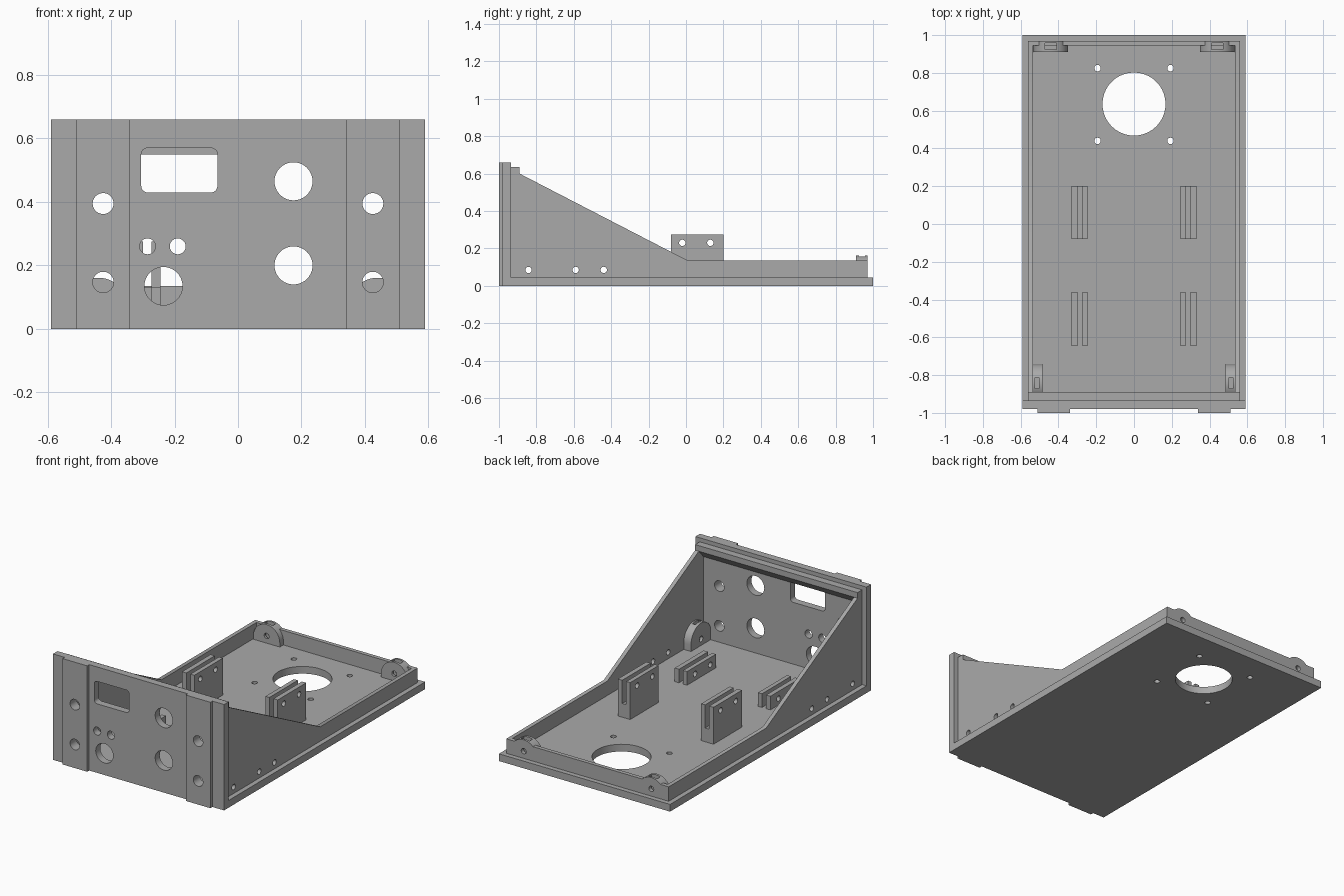
import bpy, bmesh
from math import cos, sin, pi, radians

if "Cube" in bpy.data.objects:
    bpy.data.objects.remove(bpy.data.objects["Cube"])

grey = bpy.data.materials.new("plain grey")
grey.use_nodes = True
COLOUR = (0.4, 0.4, 0.4, 1)
grey.diffuse_color = COLOUR
grey.node_tree.nodes["Principled BSDF"].inputs["Base Color"].default_value = COLOUR


def prism(name, axis, pts, a, b):
    """Extrude a 2D outline along an axis from a to b."""
    place = {"x": lambda p, t: (t, p[0], p[1]),
             "y": lambda p, t: (p[0], t, p[1]),
             "z": lambda p, t: (p[0], p[1], t)}[axis]
    bm = bmesh.new()
    low = [bm.verts.new(place(p, a)) for p in pts]
    high = [bm.verts.new(place(p, b)) for p in pts]
    bm.faces.new(low)
    bm.faces.new(high)
    n = len(pts)
    for i in range(n):
        j = (i + 1) % n
        bm.faces.new((low[i], low[j], high[j], high[i]))
    bmesh.ops.recalc_face_normals(bm, faces=bm.faces)
    mesh = bpy.data.meshes.new(name)
    bm.to_mesh(mesh)
    bm.free()
    mesh.materials.append(grey)
    ob = bpy.data.objects.new(name, mesh)
    bpy.context.collection.objects.link(ob)
    return ob


def rect(u0, u1, v0, v1):
    return [(u0, v0), (u1, v0), (u1, v1), (u0, v1)]


def box(name, x0, x1, y0, y1, z0, z1):
    return prism(name, "z", rect(x0, x1, y0, y1), z0, z1)


def circle(u, v, r, n=40):
    return [(u + r * cos(2 * pi * i / n), v + r * sin(2 * pi * i / n)) for i in range(n)]


def rounded(u0, u1, v0, v1, r, n=6):
    corners = [(u1 - r, v1 - r), (u0 + r, v1 - r), (u0 + r, v0 + r), (u1 - r, v0 + r)]
    return [(u + r * cos(pi / 2 * (k + i / n)), v + r * sin(pi / 2 * (k + i / n)))
            for k, (u, v) in enumerate(corners) for i in range(n + 1)]


def dome(u, v, r, base, n=24):
    """Half-round outline with straight sides down to the base."""
    return [(u + r, base)] + [(u + r * cos(pi * i / n), v + r * sin(pi * i / n))
                              for i in range(n + 1)] + [(u - r, base)]


def cut(ob, cutters):
    """Subtract every cutter, bake the result and remove the cutters."""
    for c in cutters:
        m = ob.modifiers.new("cut", "BOOLEAN")
        m.operation, m.solver, m.object = "DIFFERENCE", "EXACT", c
    deps = bpy.context.evaluated_depsgraph_get()
    baked = bpy.data.meshes.new_from_object(ob.evaluated_get(deps))
    ob.modifiers.clear()
    ob.data = baked
    for c in cutters:
        bpy.data.objects.remove(c)
    bpy.ops.object.select_all(action="DESELECT")
    ob.select_set(True)
    bpy.context.view_layer.objects.active = ob
    bpy.ops.object.shade_smooth_by_angle(angle=radians(30))


def drill(axis, holes, a, b):
    return [prism("cutter", axis, circle(u, v, r), a, b) for u, v, r in holes]


# Sizes shared by several parts
W, WALL_OUT, WALL_IN = 0.59, 0.56, 0.535
FLOOR, RIM, FRONT, BACK = 0.045, 0.135, -0.935, 0.97
PIN = 0.017
EAR_X, EAR_Y, EAR_Z = 0.44, -0.842, 0.085
SHORT_HOLES = [(-0.59, 0.085, PIN), (-0.44, 0.085, PIN)]
TALL_HOLES = [(-0.02, 0.23, PIN), (0.13, 0.23, PIN)]

# Floor plate with round opening and four screw holes
floor = box("floor_plate", -W, W, FRONT, 1, 0, FLOOR)
screws = [(sx * 0.193, y, PIN) for sx in (-1, 1) for y in (0.44, 0.825)]
cut(floor, drill("z", [(0, 0.635, 0.167)] + screws, -0.1, 0.2))

# Front panel: one outline with two raised strips on its face
half = [(W, FRONT), (W, -0.98), (0.51, -0.98), (0.51, -1), (0.34, -1), (0.34, -0.98)]
panel = prism("front_panel", "z", half + [(-x, y) for x, y in reversed(half)], 0, 0.66)
panel_holes = [(0.175, 0.465, 0.06), (0.175, 0.2, 0.06), (-0.235, 0.135, 0.06),
               (-0.285, 0.26, 0.025), (-0.19, 0.26, 0.025)]
panel_holes += [(sx * 0.425, z, 0.033) for sx in (-1, 1) for z in (0.147, 0.395)]
window = prism("cutter", "y", rounded(-0.305, -0.065, 0.43, 0.57, 0.02), -1.1, -0.8)
cut(panel, drill("y", panel_holes, -1.1, -0.8) + [window])

# Lip behind the top of the panel, with a sloped underside
prism("panel_lip", "x", [(FRONT, 0.635), (-0.89, 0.635), (-0.89, 0.6), (FRONT, 0.55)],
      -WALL_IN, WALL_IN)

# Back wall
back = box("back_wall", -WALL_OUT, WALL_OUT, 0.945, BACK, FLOOR, RIM)
cut(back, drill("y", [(sx * EAR_X, 0.09, PIN) for sx in (-1, 1)], 0.8, 1.1))

for s, side in ((1, "left"), (-1, "right")):
    # Sloping side wall
    outline = [(FRONT, FLOOR), (0.945, FLOOR), (0.945, RIM), (0.01, RIM),
               (-0.89, 0.6), (-0.89, 0.635), (FRONT, 0.635)]
    wall = prism(side + "_wall", "x", outline, s * WALL_IN, s * WALL_OUT)
    cut(wall, drill("x", SHORT_HOLES + [(EAR_Y, EAR_Z, PIN)], s * 0.45, s * 0.7))

    # Round ear on the back wall with a nut slot
    x = s * EAR_X
    ear = prism(side + "_back_ear", "y", dome(x, 0.07, 0.091, FLOOR), 0.91, BACK)
    cut(ear, drill("y", [(x, 0.09, PIN)], 0.8, 1.1)
        + [box("cutter", x - 0.03, x + 0.03, 0.925, 0.957, 0.06, 0.3)])

    # Round ear on the side wall with a nut slot
    ear = prism(side + "_front_ear", "x", dome(EAR_Y, EAR_Z, 0.1, FLOOR)[:-1]
                + [(EAR_Y - 0.093, FLOOR)], s * 0.485, s * WALL_IN)
    cut(ear, drill("x", [(EAR_Y, EAR_Z, PIN)], s * 0.4, s * 0.7)
        + [box("cutter", s * 0.503, s * 0.525, EAR_Y - 0.03, EAR_Y + 0.03, 0.055, 0.3)])

    # Tall slotted bracket
    profile = [(0.245, FLOOR), (0.33, FLOOR), (0.33, 0.275), (0.3, 0.275),
               (0.3, 0.13), (0.272, 0.13), (0.272, 0.275), (0.245, 0.275)]
    tall = prism(side + "_tall_bracket", "y", [(s * u, v) for u, v in profile], -0.08, 0.2)
    cut(tall, drill("x", TALL_HOLES, s * 0.2, s * 0.4))

    # Pair of low bracket plates
    for label, a, b in (("inner", 0.245, 0.272), ("outer", 0.3, 0.33)):
        plate = box(f"{side}_{label}_low_bracket", s * a, s * b, -0.645, -0.36, FLOOR, 0.13)
        bm = bmesh.new()
        bm.from_mesh(plate.data)
        bmesh.ops.recalc_face_normals(bm, faces=bm.faces)
        bm.to_mesh(plate.data)
        bm.free()
        cut(plate, drill("x", SHORT_HOLES, s * 0.2, s * 0.4))
